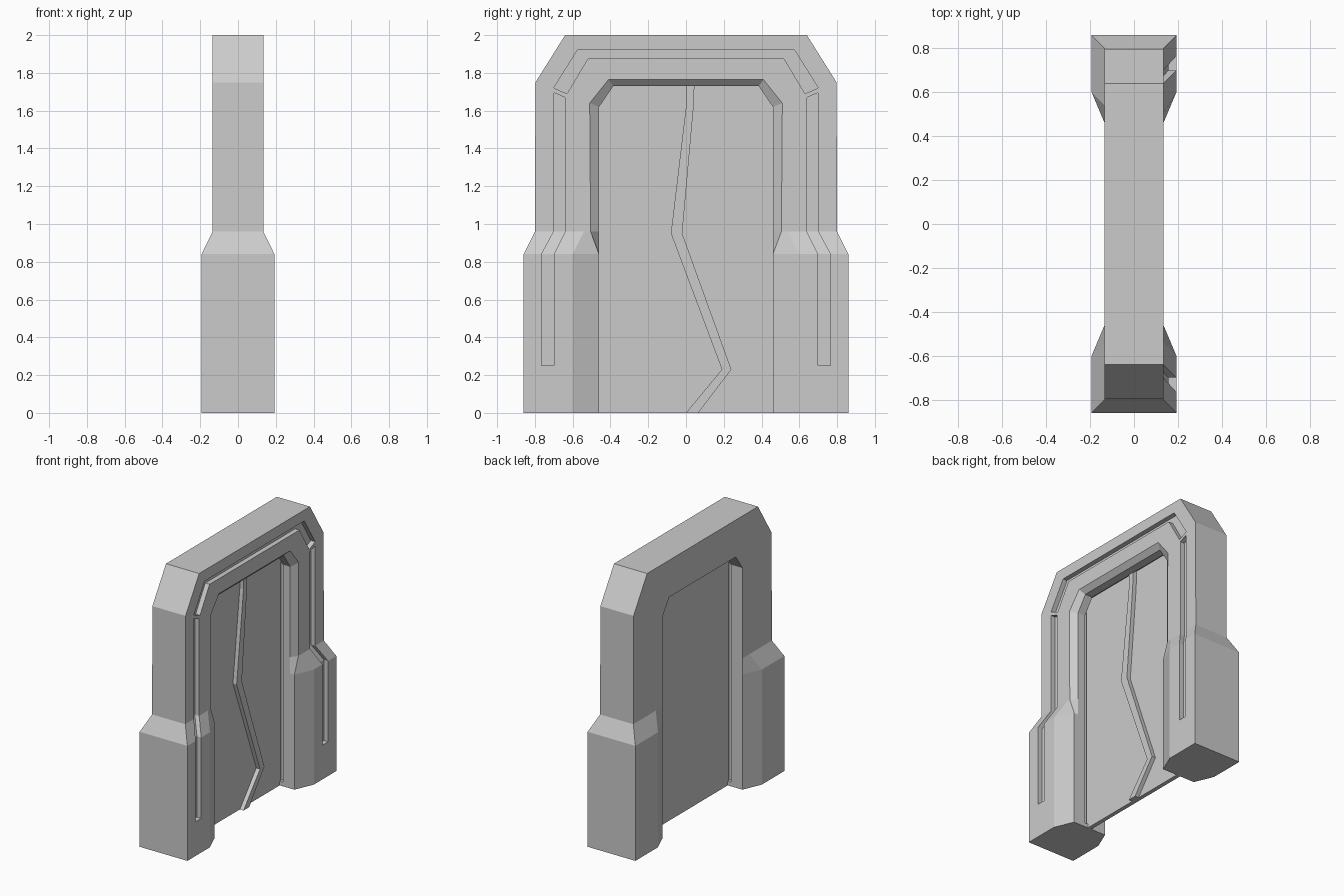
import bpy, bmesh

if "Cube" in bpy.data.objects:
    bpy.data.objects.remove(bpy.data.objects["Cube"])


def loft(name, rings):
    """Closed solid through a row of equal-sized point rings."""
    bm = bmesh.new()
    rows = [[bm.verts.new(p) for p in ring] for ring in rings]
    n = len(rows[0])
    for a, b in zip(rows, rows[1:]):
        for i in range(n):
            j = (i + 1) % n
            bm.faces.new((a[i], a[j], b[j], b[i]))
    bm.faces.new(rows[0])
    bm.faces.new(rows[-1])
    bmesh.ops.recalc_face_normals(bm, faces=bm.faces)
    mesh = bpy.data.meshes.new(name)
    bm.to_mesh(mesh)
    bm.free()
    ob = bpy.data.objects.new(name, mesh)
    bpy.context.collection.objects.link(ob)
    return ob


def ribbon(name, stations):
    """Strip from stations (x_low, x_high, edge A (y, z), edge B (y, z))."""
    return loft(name, [[(lo, *a), (hi, *a), (hi, *b), (lo, *b)]
                       for lo, hi, a, b in stations])


def flip(p):
    return (-p[0], p[1])


# Door frame: one section carried up a pillar, over the lintel and down again
# Each station: half depth, outer edge, face crease, face inner edge, opening wall
half = [
    (.193, (.86, 0), (.60, 0), (.46, 0), (.46, 0)),
    (.193, (.86, .84), (.60, .84), (.46, .84), (.46, .84)),
    (.134, (.80, .96), (.54, .96), (.505, .96), (.46, .96)),
    (.134, (.797, 1.75), (.65, 1.69), (.51, 1.64), (.46, 1.62)),
    (.134, (.64, 2.0), (.53, 1.88), (.41, 1.765), (.385, 1.73)),
]
stations = half + [(s[0], *map(flip, s[1:])) for s in reversed(half)]
frame = loft("door_frame", [
    [(x, *o), (x, *m), (.134, *f), (.10, *w), (-.134, *w), (-x, *m), (-x, *o)]
    for x, o, m, f, w in stations])

# Grooves in the front face of the frame
D, H = .035, .03
side = [
    (.134, (.70, 1.695), (.64, 1.67)),
    (.134, (.70, .96), (.64, .96)),
    (.193, (.765, .84), (.70, .84)),
    (.193, (.765, .25), (.70, .25)),
]
top = [((.70, 1.72), (.63, 1.69)), ((.575, 1.92), (.52, 1.875))]
top += [(flip(a), flip(b)) for a, b in reversed(top)]
cutters = [
    ribbon("groove_cutter_right", [(x - D, x + H, a, b) for x, a, b in side]),
    ribbon("groove_cutter_left", [(x - D, x + H, flip(a), flip(b)) for x, a, b in side]),
    ribbon("groove_cutter_top", [(.134 - D, .134 + H, a, b) for a, b in top]),
    # Slot in the opening wall that guides the door
    ribbon("slot_cutter", [(-.04, .04, (-.49, .03), (.49, .03)),
                           (-.04, .04, (-.49, 1.76), (.49, 1.76))]),
]
for c in cutters:
    c.hide_render = True
    c.hide_viewport = True
    mod = frame.modifiers.new(c.name, 'BOOLEAN')
    mod.operation = 'DIFFERENCE'
    mod.solver = 'EXACT'
    mod.object = c

# Thin door panel
ribbon("door_panel", [(-.015, .015, (-.475, 0), (.475, 0)),
                      (-.015, .015, (-.475, 1.75), (.475, 1.75))])

# Raised zigzag seam strip on the door
seam = [(0, .065, 0), (.19, .24, .23), (-.08, -.02, .95), (0, .04, 1.62), (0, .045, 1.75)]
ribbon("door_seam", [(.0, .045, (a, z), (b, z)) for a, b, z in seam])
